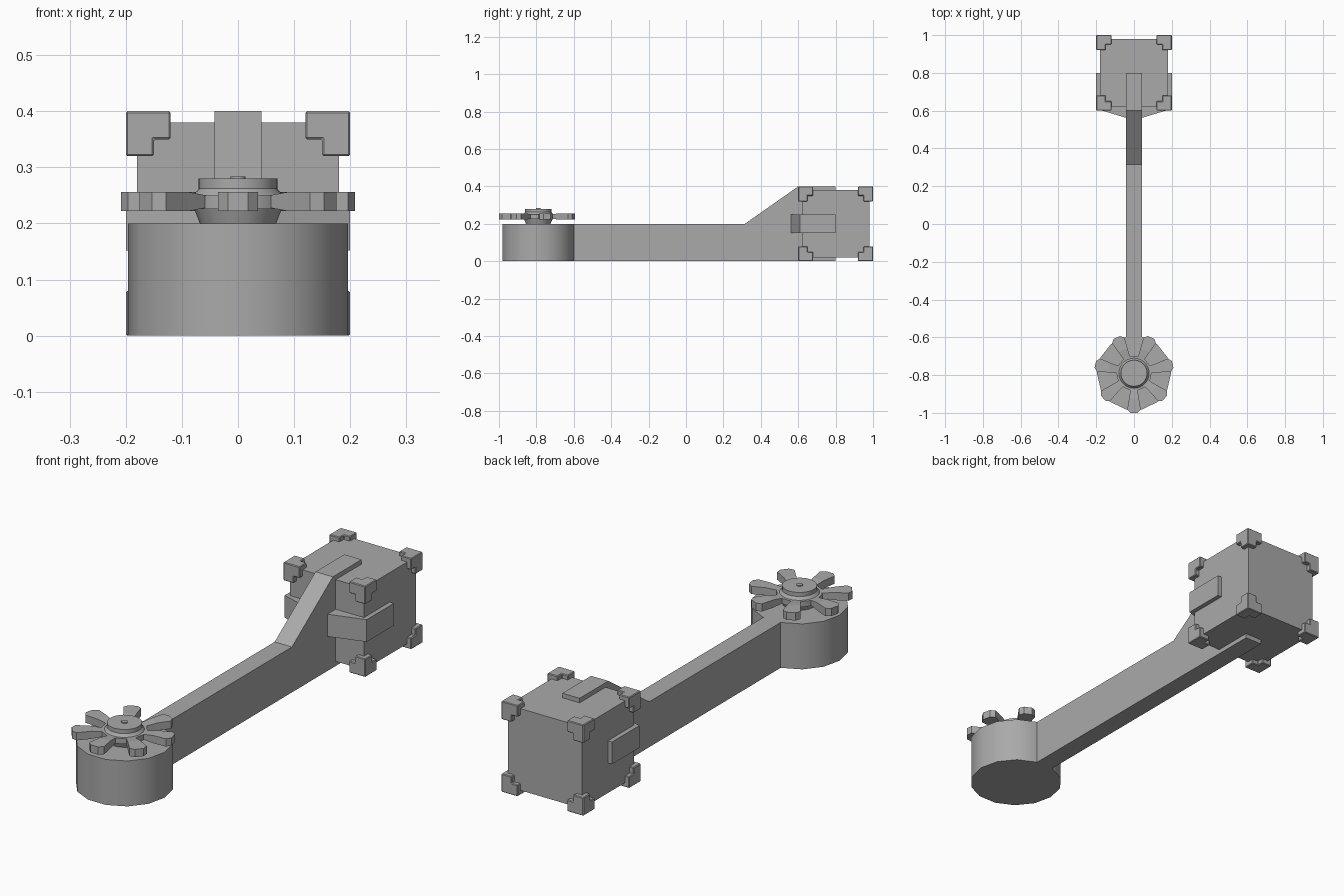
import bpy
import bmesh
from math import pi, radians
from mathutils import Matrix, Vector

if "Cube" in bpy.data.objects:
    bpy.data.objects.remove(bpy.data.objects["Cube"], do_unlink=True)

GREY = (0.4, 0.4, 0.4, 1.0)
grey = bpy.data.materials.new("plain grey")
grey.use_nodes = True
grey.diffuse_color = GREY
grey.node_tree.nodes["Principled BSDF"].inputs["Base Color"].default_value = GREY

ROTOR = Vector((0, -0.79, 0))      # axis of drum and rotor
BOX = Vector((0, 0.8, 0.2))        # centre of the box head


def finish(name, bm, location=(0, 0, 0), smooth=False):
    bmesh.ops.recalc_face_normals(bm, faces=bm.faces[:])
    mesh = bpy.data.meshes.new(name)
    bm.to_mesh(mesh)
    bm.free()
    mesh.materials.append(grey)
    obj = bpy.data.objects.new(name, mesh)
    obj.location = location
    bpy.context.collection.objects.link(obj)
    if smooth:
        bpy.ops.object.select_all(action='DESELECT')
        obj.select_set(True)
        bpy.context.view_layer.objects.active = obj
        bpy.ops.object.shade_smooth_by_angle(angle=radians(35))
    return obj


def prism(name, points, offset):
    """Extrude a planar outline along the offset."""
    bm = bmesh.new()
    face = bm.faces.new([bm.verts.new(p) for p in points])
    new = bmesh.ops.extrude_face_region(bm, geom=[face], use_keep_orig=True)["geom"]
    bmesh.ops.translate(bm, vec=offset,
                        verts=[g for g in new if isinstance(g, bmesh.types.BMVert)])
    return finish(name, bm)


def disc(name, bottom_radius, top_radius, z0, z1, sides):
    """Upright cylinder or cone section on the rotor axis."""
    bm = bmesh.new()
    place = Matrix.Translation((0, 0, (z0 + z1) / 2)) @ Matrix.Rotation(pi / 2, 4, 'Z')
    bmesh.ops.create_cone(bm, cap_ends=True, segments=sides, radius1=bottom_radius,
                          radius2=top_radius, depth=z1 - z0, matrix=place)
    return finish(name, bm, ROTOR, smooth=True)


# Drum and the stacked rotor hub
disc("drum", 0.196, 0.196, 0, 0.2, 14)
disc("rotor_pedestal", 0.068, 0.078, 0.2, 0.226, 14)
disc("rotor_hub", 0.093, 0.093, 0.226, 0.25, 14)
disc("rotor_neck", 0.08, 0.07, 0.25, 0.262, 28)
disc("rotor_cap", 0.07, 0.07, 0.262, 0.28, 28)
disc("rotor_pin", 0.013, 0.013, 0.28, 0.284, 14)

# Seven paddle blades, thinner at the root: radius, half width, half thickness
bm = bmesh.new()
half = [(0.07, 0.016, 0.009), (0.135, 0.026, 0.017), (0.193, 0.036, 0.017),
        (0.21, 0.018, 0.017)]
outline = half + [(r, -w, t) for r, w, t in reversed(half)]
for i in range(7):
    turn = Matrix.Rotation(-pi / 2 + i * 2 * pi / 7, 4, 'Z')
    low, high = [[bm.verts.new(turn @ Vector((r, w, 0.239 + s * t)))
                  for r, w, t in outline] for s in (-1, 1)]
    count = len(outline)
    for ring in (low, high):
        # Split each cap into strips across the blade so they stay planar
        for k in range(len(half) - 1):
            bm.faces.new((ring[k], ring[k + 1], ring[count - 2 - k], ring[count - 1 - k]))
    for k in range(count):
        n = (k + 1) % count
        bm.faces.new((low[k], low[n], high[n], high[k]))
finish("rotor_blades", bm, ROTOR)

# Long arm rising to wrap over and under the box
W = 0.042
side = [(-0.65, 0), (0.8, 0), (0.8, 0.4), (0.6, 0.4), (0.315, 0.2), (-0.65, 0.2)]
prism("arm", [(-W, y, z) for y, z in side], (2 * W, 0, 0))

# Clamp gripping the box from the front and both sides
plan = [(0.2, 0.8), (0.2, 0.61), (W, 0.562)]
plan += [(-x, y) for x, y in reversed(plan)]
prism("clamp", [(x, y, 0.152) for x, y in plan], (0, 0, 0.098))

# Box head
bm = bmesh.new()
bmesh.ops.create_cube(bm, size=0.36)
finish("box", bm, BOX)

# Corner guards: a small cube with its three inner faces drawn out, mirrored to all corners
bm = bmesh.new()
bmesh.ops.create_cube(bm, size=0.05, matrix=Matrix.Translation((0.175, 0.175, 0.175)))
bm.normal_update()
inner = [f for f in bm.faces if sum(f.normal) < 0]
arms = bmesh.ops.extrude_discrete_faces(bm, faces=inner)["faces"]
bm.normal_update()
for face in arms:
    bmesh.ops.translate(bm, vec=face.normal * 0.03, verts=face.verts[:])
guards = finish("corner_guards", bm, BOX)
bevel = guards.modifiers.new("soft edges", 'BEVEL')
bevel.width = 0.003
bevel.segments = 1
mirror = guards.modifiers.new("all corners", 'MIRROR')
mirror.use_axis = (True, True, True)
